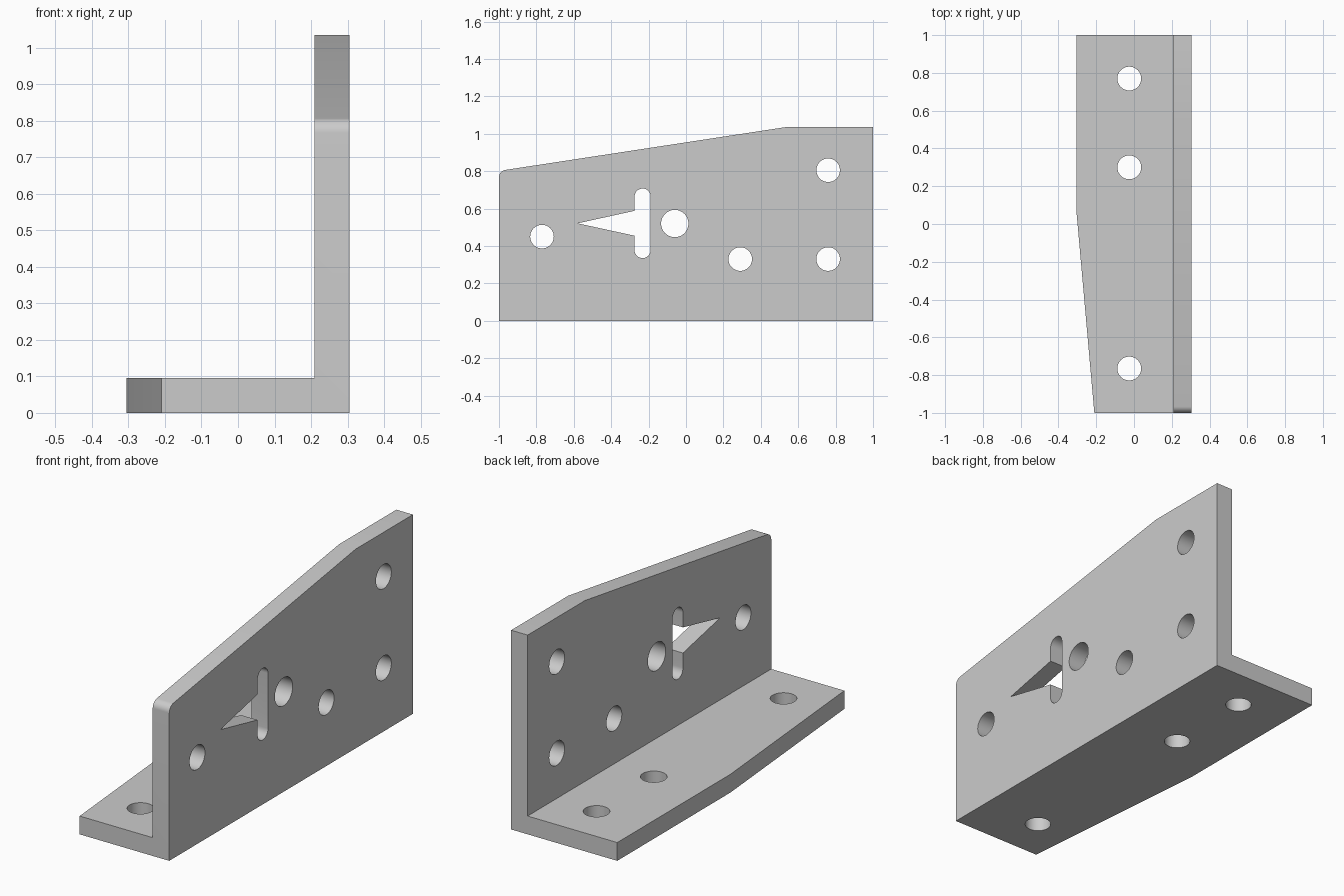
import bpy
import bmesh
from math import cos, sin, radians
from mathutils import Vector

default = bpy.data.objects.get("Cube")
if default:
    bpy.data.objects.remove(default, do_unlink=True)

grey = bpy.data.materials.new("light grey metal")
grey.use_nodes = True
colour = (0.6, 0.6, 0.6, 1)
grey.diffuse_color = colour
grey.node_tree.nodes["Principled BSDF"].inputs["Base Color"].default_value = colour

# Bracket proportions
LEFT, RIGHT, INNER = 0.305, -0.305, 0.21
THICK, HEIGHT = 0.095, 1.035
HOLE = 0.063


def arc(cx, cy, r, start, end, steps):
    """Points along a circular arc, angles in degrees."""
    angles = [radians(start + (end - start) * i / steps) for i in range(steps + 1)]
    return [(cx + r * cos(a), cy + r * sin(a)) for a in angles]


def circle(cx, cy, r):
    return arc(cx, cy, r, 0, 360, 48)[:-1]


def prism(name, profile, axis, low, high):
    """Extrude a closed 2D profile along one axis."""
    def place(p, d):
        return {"x": (d, *p), "y": (p[0], d, p[1]), "z": (*p, d)}[axis]
    bm = bmesh.new()
    face = bm.faces.new([bm.verts.new(place(p, low)) for p in profile])
    moved = bmesh.ops.extrude_face_region(bm, geom=[face])["geom"]
    shift = Vector(place((0, 0), high - low))
    bmesh.ops.translate(bm, vec=shift,
                        verts=[v for v in moved if isinstance(v, bmesh.types.BMVert)])
    bmesh.ops.recalc_face_normals(bm, faces=bm.faces)
    mesh = bpy.data.meshes.new(name)
    bm.to_mesh(mesh)
    bm.free()
    mesh.materials.append(grey)
    obj = bpy.data.objects.new(name, mesh)
    bpy.context.collection.objects.link(obj)
    return obj


# L-shaped body running front to back
section = [(RIGHT, 0), (LEFT, 0), (LEFT, HEIGHT), (INNER, HEIGHT),
           (INNER, THICK), (RIGHT, THICK)]
bracket = prism("angle_bracket", section, "y", -1, 1)

cutters = []


def wall_cut(name, profile):
    cutters.append(prism(name, profile, "x", INNER - 0.1, LEFT + 0.1))


def base_cut(name, profile):
    cutters.append(prism(name, profile, "z", -0.1, THICK + 0.1))


# Sloping top edge with a rounded front corner
corner = arc(-0.96, 0.767, 0.04, 180, 99, 10)
wall_cut("top_slope_cutter",
         [(-1.1, 0.767)] + corner + [(0.53, HEIGHT), (0.53, 1.2), (-1.1, 1.2)])

# Tapered outer edge of the base
slope = (0.305 - 0.21) / 1.07
base_cut("base_taper_cutter",
         [(RIGHT, 0.07), (-0.21 + slope * 0.1, -1.1), (-0.5, -1.1), (-0.5, 0.07)])

# Screw holes in the wall
for y, z, r in [(-0.77, 0.45, HOLE), (-0.06, 0.52, 0.073), (0.29, 0.33, HOLE),
                (0.76, 0.33, HOLE), (0.76, 0.805, HOLE)]:
    wall_cut("wall_hole_cutter", circle(y, z, r))

# Screw holes in the base
for y in (0.77, 0.30, -0.765):
    base_cut("base_hole_cutter", circle(-0.025, y, HOLE))

# Arrow-shaped window: rounded slot joined to a pointed wedge
slot_y, slot_r = -0.232, 0.043
window = (arc(slot_y, 0.378, slot_r, 180, 360, 16)
          + arc(slot_y, 0.664, slot_r, 0, 180, 16)
          + [(slot_y - slot_r, 0.588), (-0.58, 0.521), (slot_y - slot_r, 0.455)])
wall_cut("arrow_window_cutter", window)

# Cut everything out, then discard the cutters
for cutter in cutters:
    cutter.hide_render = True
    mod = bracket.modifiers.new(cutter.name, "BOOLEAN")
    mod.operation = "DIFFERENCE"
    mod.solver = "EXACT"
    mod.object = cutter

bpy.ops.object.select_all(action="DESELECT")
bpy.context.view_layer.objects.active = bracket
bracket.select_set(True)
for mod in list(bracket.modifiers):
    bpy.ops.object.modifier_apply(modifier=mod.name)
for cutter in cutters:
    bpy.data.objects.remove(cutter, do_unlink=True)

bpy.ops.object.shade_smooth_by_angle(angle=radians(20))
